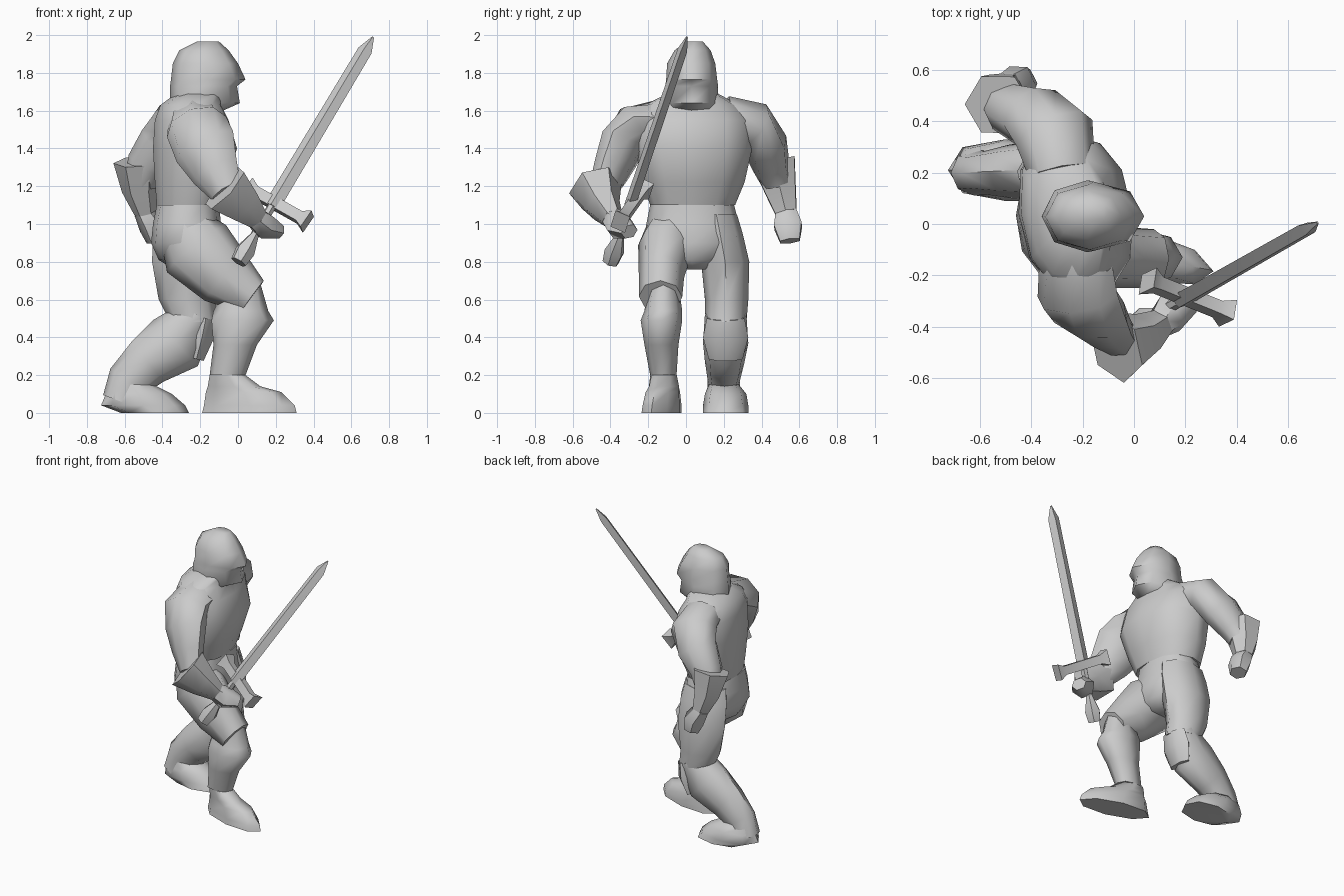
import bpy, bmesh, math
from mathutils import Vector
from mathutils.bvhtree import BVHTree

if "Cube" in bpy.data.objects:
    bpy.data.objects.remove(bpy.data.objects["Cube"])

grey = bpy.data.materials.new("plain_grey")
grey.diffuse_color = (0.6, 0.6, 0.6, 1)
grey.use_nodes = True
grey.node_tree.nodes["Principled BSDF"].inputs["Base Color"].default_value = grey.diffuse_color
parts = []


def loft(name, rings):
    """Skin a list of equal-length point rings and cap both ends."""
    bm = bmesh.new()
    loops = [[bm.verts.new(p) for p in ring] for ring in rings]
    n = len(loops[0])
    for lo, hi in zip(loops, loops[1:]):
        for i in range(n):
            j = (i + 1) % n
            bm.faces.new((lo[i], lo[j], hi[j], hi[i]))
    bm.faces.new(loops[0][::-1])
    bm.faces.new(loops[-1])
    bmesh.ops.recalc_face_normals(bm, faces=bm.faces)
    parts.append((name, bm, BVHTree.FromBMesh(bm)))


def bulge(v, power):
    return math.copysign(abs(v) ** power, v)


def stack(name, levels, n=8, shear=0.0, skew=0.0, power=1.0):
    """Horizontal rings given as z, x0, x1, y0, y1.
    shear slides x along y, skew slides y along x, power below 1 is boxier."""
    rings = []
    for z, x0, x1, y0, y1 in levels:
        ring = []
        for i in range(n):
            t = 2 * math.pi * i / n
            dy = bulge(math.sin(t), power) * (y1 - y0) / 2
            x = (x0 + x1) / 2 + bulge(math.cos(t), power) * (x1 - x0) / 2
            ring.append((x + shear * dy, (y0 + y1) / 2 + dy + skew * (x + .05), z))
        rings.append(ring)
    loft(name, rings)


def tube(name, path, ref, n=8, turn=0.0):
    """Rings square to a path: x, y, z, radius along ref, radius across."""
    pts = [Vector(p[:3]) for p in path]
    rings = []
    for k, p in enumerate(path):
        d = (pts[min(k + 1, len(pts) - 1)] - pts[max(k - 1, 0)]).normalized()
        a = Vector(ref)
        a = (a - d * a.dot(d)).normalized()
        b = d.cross(a)
        rings.append([pts[k] + a * p[3] * math.cos(t) + b * p[4] * math.sin(t)
                      for t in (turn + 2 * math.pi * i / n for i in range(n))])
    loft(name, rings)


X, Y = (1, 0, 0), (0, 1, 0)

# Breastplate and collar
stack("torso", [
    (1.10, -.43, -.10, -.19, .26), (1.22, -.44, -.06, -.23, .31),
    (1.40, -.45, -.005, -.27, .35), (1.55, -.44, -.05, -.27, .35),
    (1.63, -.41, -.09, -.22, .28), (1.69, -.33, -.08, -.10, .17)],
    12, -.10, 0, .85)

# Helmet with a brim peak over the face
stack("helmet", [
    (1.60, -.37, -.08, -.10, .16), (1.64, -.36, .01, -.11, .17),
    (1.73, -.36, -.005, -.11, .17), (1.765, -.355, .04, -.105, .165),
    (1.85, -.345, .00, -.10, .155), (1.92, -.31, -.05, -.06, .13),
    (1.965, -.22, -.10, .00, .09)], 8, 0, 0, .95)

# Pelvis between the two skirted thighs
stack("pelvis", [
    (.76, -.34, -.14, -.04, .11), (.81, -.42, -.09, -.13, .19),
    (.90, -.46, -.07, -.225, .29), (1.0, -.45, -.09, -.21, .28),
    (1.10, -.43, -.10, -.19, .255)], 12, 0, 0, .9)

# Right leg, stepping forward
tube("right_thigh_skirt", [
    (-.27, -.08, .97, .13, .15), (-.22, -.11, .87, .145, .20),
    (-.07, -.13, .72, .12, .165), (.075, -.135, .615, .115, .105)], Y)
stack("right_shin", [
    (.20, -.15, .04, -.19, -.05), (.36, -.13, .10, -.22, -.04),
    (.49, -.14, .19, -.24, -.02), (.54, -.13, .16, -.22, -.02),
    (.68, -.06, .12, -.20, -.04)], 8, 0, 0, .95)
# Pointed toe turned outward
stack("right_foot", [
    (0, -.19, .31, -.20, -.01), (.04, -.18, .30, -.195, -.01),
    (.11, -.17, .23, -.19, -.02), (.14, -.16, .12, -.19, -.03),
    (.20, -.15, .04, -.19, -.05)], 8, 0, -.22)

# Left leg, trailing behind
stack("left_thigh_skirt", [
    (.48, -.36, -.11, .10, .32), (.60, -.42, -.12, .10, .33),
    (.80, -.455, -.09, .08, .335), (.95, -.45, -.09, .06, .30),
    (1.05, -.43, -.11, .05, .27)], 8)
tube("left_shin", [
    (-.22, .21, .52, .11, .10), (-.33, .21, .37, .12, .17),
    (-.48, .205, .27, .105, .135), (-.58, .20, .17, .085, .115),
    (-.62, .20, .06, .09, .10)], Y)
# Pointed guard below the left knee
tube("left_knee_guard", [
    (-.17, .21, .50, .10, .06), (-.19, .21, .40, .12, .07),
    (-.22, .21, .285, .09, .045)], Y, 6)
stack("left_foot", [
    (0, -.62, -.26, .09, .33), (.04, -.725, -.28, .09, .33),
    (.10, -.70, -.35, .10, .32), (.15, -.69, -.45, .12, .28)],
    8, 0, 0, .85)

# Right arm, bent forward
tube("right_upper_arm", [
    (-.23, -.13, 1.55, .14, .11), (-.22, -.28, 1.515, .165, .12),
    (-.175, -.345, 1.41, .175, .11), (-.12, -.40, 1.28, .135, .09),
    (-.06, -.45, 1.17, .09, .07)], (1, -.45, 0))
tube("right_gauntlet", [
    (-.07, -.48, 1.19, .145, .15), (.03, -.44, 1.10, .095, .105),
    (.10, -.39, 1.03, .06, .065)], Y, 6)
tube("right_hand", [
    (.09, -.40, 1.04, .055, .06), (.14, -.35, .99, .08, .075),
    (.22, -.30, .96, .05, .04)], Y, 6)

# Left arm, swung back
tube("left_upper_arm", [
    (-.28, .20, 1.57, .13, .11), (-.31, .355, 1.53, .16, .125),
    (-.39, .42, 1.42, .145, .12), (-.48, .45, 1.31, .115, .10),
    (-.51, .48, 1.22, .09, .08)], X)
tube("left_gauntlet", [
    (-.53, .465, 1.33, .13, .13), (-.52, .50, 1.18, .095, .095),
    (-.49, .53, 1.06, .06, .065)], X, 6)
tube("left_hand", [
    (-.50, .53, 1.07, .055, .06), (-.45, .54, .99, .075, .085),
    (-.43, .55, .91, .055, .06)], X, 6)

# Sword, placed along the line from pommel to tip
tip, end = Vector((.715, .005, 1.99)), Vector((.01, -.395, .81))
cross_dir = (.82, -.33, -.46)
blade_dir = tip - end


def along(stations):
    """Turn fraction, half width, half thickness into path rows."""
    return [(*(end + blade_dir * f), w, t) for f, w, t in stations]


tube("sword_blade", along([(.24, .045, .03), (.94, .040, .027),
                           (1.0, .006, .005)]), cross_dir, 4)
tube("sword_grip", along([(.05, .024, .024), (.27, .024, .024)]), cross_dir, 6)
tube("sword_pommel", along([(-.01, .045, .045), (.04, .055, .055),
                            (.11, .024, .024)]), cross_dir, 6)

# Crossguard with flared ends
mid = Vector((.21, -.285, 1.10))
axis = Vector(cross_dir).normalized()
tube("sword_guard", [(*(mid + axis * s), r, q) for s, r, q in (
    (-.19, .075, .06), (-.14, .042, .038), (.14, .042, .038),
    (.19, .075, .06))], blade_dir, 4, math.pi / 4)


def inside(tree, p):
    """Count ray crossings to tell whether a point is in a closed part."""
    ray, hits, p = Vector((.31, .47, .83)).normalized(), 0, Vector(p)
    while hits < 20:
        loc = tree.ray_cast(p, ray)[0]
        if loc is None:
            break
        hits += 1
        p = loc + ray * 1e-4
    return hits % 2 == 1


# Drop faces buried inside a neighbouring part, then make the objects
for name, bm, own in parts:
    others = [t for _, _, t in parts if t is not own]
    buried = [f for f in bm.faces if any(
        all(inside(t, p) for p in [f.calc_center_median()] + [v.co for v in f.verts])
        for t in others)]
    bmesh.ops.delete(bm, geom=buried, context='FACES')
    me = bpy.data.meshes.new(name)
    bm.to_mesh(me)
    bm.free()
    me.materials.append(grey)
    ob = bpy.data.objects.new(name, me)
    bpy.context.collection.objects.link(ob)
    bpy.ops.object.select_all(action='DESELECT')
    ob.select_set(True)
    bpy.context.view_layer.objects.active = ob
    bpy.ops.object.shade_smooth_by_angle(angle=math.radians(56))
